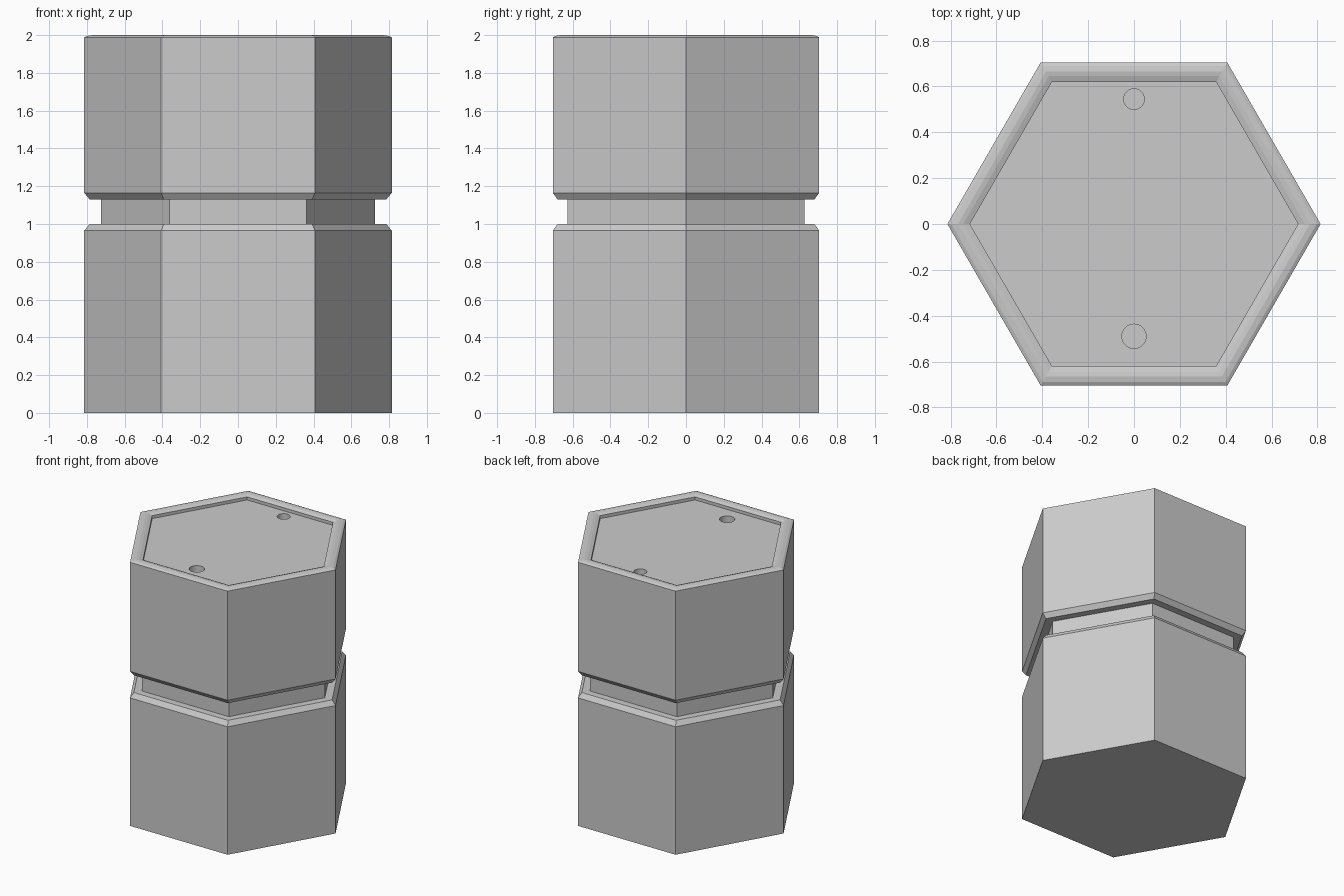
import bpy, bmesh, math

if "Cube" in bpy.data.objects:
    bpy.data.objects.remove(bpy.data.objects["Cube"])

C30 = math.cos(math.radians(30))


def hex_lathe(name, profile):
    """Six-sided turned solid from (flat-side distance, height) pairs, capped both ends."""
    bm = bmesh.new()
    rings = []
    for apothem, z in profile:
        r = apothem / C30
        rings.append([bm.verts.new((r * math.cos(i * math.pi / 3),
                                    r * math.sin(i * math.pi / 3), z)) for i in range(6)])
    for a, b in zip(rings, rings[1:]):
        for i in range(6):
            j = (i + 1) % 6
            bm.faces.new((a[i], a[j], b[j], b[i]))
    bm.faces.new(rings[0][::-1])
    bm.faces.new(rings[-1])
    bmesh.ops.recalc_face_normals(bm, faces=bm.faces)
    mesh = bpy.data.meshes.new(name)
    bm.to_mesh(mesh)
    bm.free()
    obj = bpy.data.objects.new(name, mesh)
    bpy.context.collection.objects.link(obj)
    return obj


# Lower container with a chamfered shoulder
hex_lathe("container", [(0.705, 0), (0.705, 0.965), (0.68, 1.0)])

# Narrower neck showing in the gap
hex_lathe("neck", [(0.628, 0.98), (0.628, 1.15)])

# Upper lid: chamfered underside, softly crowned rim, recessed top panel
lid = hex_lathe("lid", [(0.68, 1.13), (0.705, 1.165), (0.705, 1.988),
                        (0.69, 1.996), (0.665, 2.0), (0.645, 1.997),
                        (0.62, 1.988), (0.62, 1.965)])

# Two blind holes in the top panel
for name, y, r in (("back_hole", 0.545, 0.045), ("front_hole", -0.49, 0.053)):
    bpy.ops.mesh.primitive_cylinder_add(vertices=32, radius=r, depth=0.2,
                                        location=(0, y, 1.985))
    cutter = bpy.context.object
    cutter.name = name + "_cutter"
    cutter.hide_render = True
    cutter.hide_viewport = True
    cutter.display_type = 'WIRE'
    cut = lid.modifiers.new(name, 'BOOLEAN')
    cut.operation = 'DIFFERENCE'
    cut.solver = 'EXACT'
    cut.object = cutter
